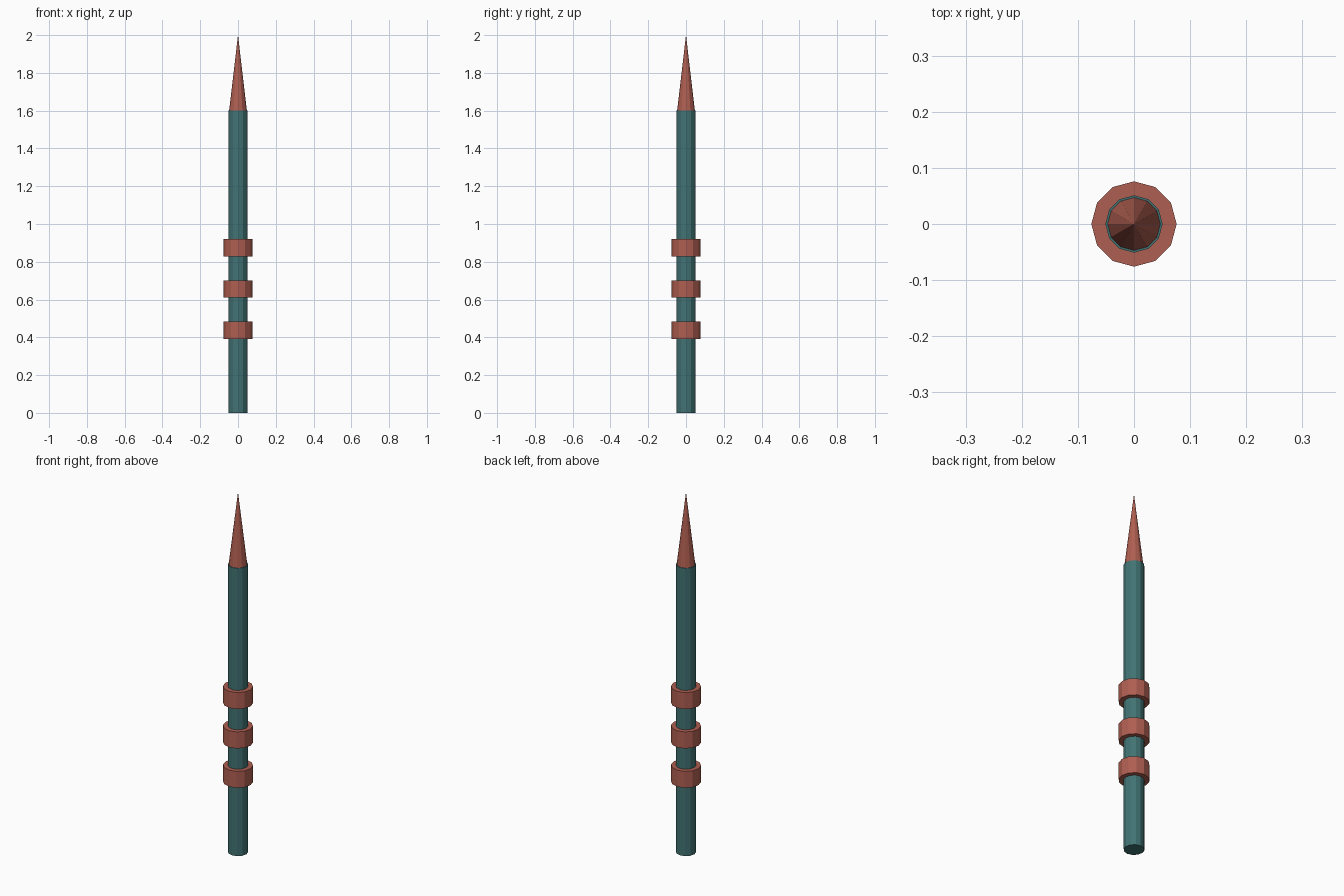
import bpy

SIDES = 12

cube = bpy.data.objects.get("Cube")
if cube:
    bpy.data.objects.remove(cube, do_unlink=True)


def make_material(name, rgb):
    mat = bpy.data.materials.new(name)
    mat.use_nodes = True
    colour = (*rgb, 1.0)
    mat.diffuse_color = colour
    mat.node_tree.nodes["Principled BSDF"].inputs["Base Color"].default_value = colour
    return mat


def make_part(name, bottom, top, bottom_radius, top_radius, mat):
    """Flat-sided upright cylinder or cone between two heights."""
    bpy.ops.mesh.primitive_cone_add(
        vertices=SIDES, radius1=bottom_radius, radius2=top_radius,
        depth=top - bottom, location=(0, 0, (bottom + top) / 2))
    part = bpy.context.object
    part.name = name
    part.data.materials.append(mat)
    return part


teal = make_material("dark teal", (0.053, 0.168, 0.171))
rust = make_material("rust red", (0.43, 0.114, 0.082))

# Shaft and pointed tip
make_part("shaft", 0, 1.6, 0.051, 0.051, teal)
make_part("tip", 1.6, 2.0, 0.047, 0, rust)

# Grip bands
for label, height in (("lower", 0.437), ("middle", 0.656), ("upper", 0.875)):
    make_part(f"{label}_grip_band", height - 0.046, height + 0.046, 0.076, 0.076, rust)
